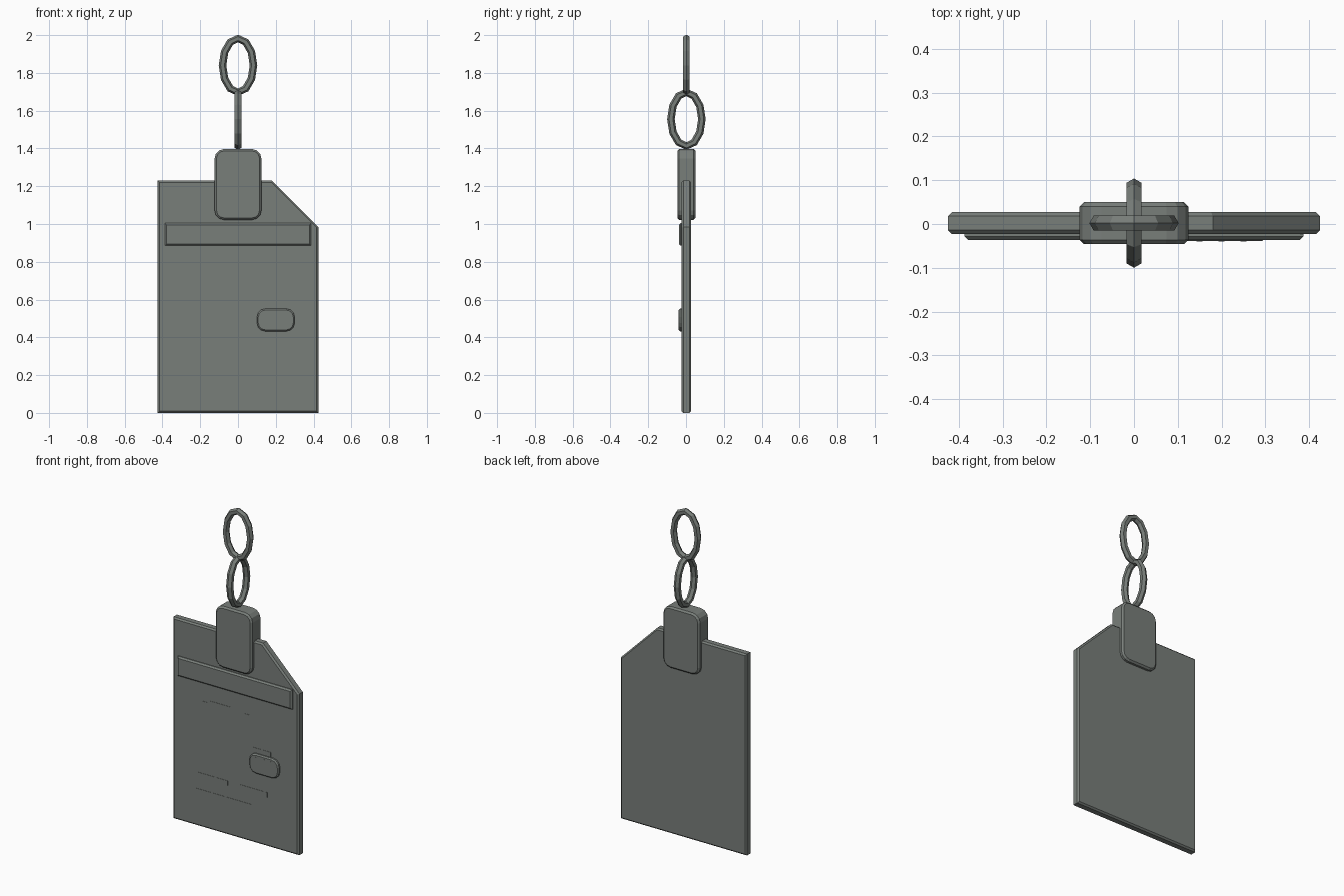
import bpy, bmesh, math
from mathutils import Vector

cube = bpy.data.objects.get("Cube")
if cube:
    bpy.data.objects.remove(cube)

grey = bpy.data.materials.new("grey_green_metal")
grey.use_nodes = True
colour = (0.19, 0.21, 0.195, 1)
grey.diffuse_color = colour
grey.node_tree.nodes["Principled BSDF"].inputs["Base Color"].default_value = colour


def finish(bm, name):
    bmesh.ops.recalc_face_normals(bm, faces=bm.faces)
    mesh = bpy.data.meshes.new(name)
    bm.to_mesh(mesh)
    bm.free()
    mesh.materials.append(grey)
    obj = bpy.data.objects.new(name, mesh)
    bpy.context.collection.objects.link(obj)
    return obj


def slab(name, outline, front, back, corner=0, rim=0, rim_back=True):
    """Extrude an x-z outline from front to back, with rounded corners and chamfered rims."""
    bm = bmesh.new()
    bm.faces.new([bm.verts.new((x, front, z)) for x, z in outline])
    if corner:
        bmesh.ops.bevel(bm, geom=bm.verts[:], offset=corner, segments=3,
                        profile=0.5, affect='VERTICES')
    made = bmesh.ops.extrude_face_region(bm, geom=bm.faces[:], use_keep_orig=True)
    moved = [g for g in made["geom"] if isinstance(g, bmesh.types.BMVert)]
    bmesh.ops.translate(bm, verts=moved, vec=(0, back - front, 0))
    bmesh.ops.recalc_face_normals(bm, faces=bm.faces)
    if rim:
        depths = (front, back) if rim_back else (front,)
        edges = [e for e in bm.edges
                 if any(all(abs(v.co.y - d) < 1e-5 for v in e.verts) for d in depths)]
        bmesh.ops.bevel(bm, geom=edges, offset=rim, segments=1, affect='EDGES')
    return finish(bm, name)


def box(x0, x1, z0, z1):
    return [(x0, z0), (x1, z0), (x1, z1), (x0, z1)]


def link(name, height, turned):
    """Oval chain link with a six-sided section."""
    bm = bmesh.new()
    around, sides, radius = 12, 6, 0.02
    rings = []
    for i in range(around):
        a = math.tau * i / around
        centre = Vector((0.082 * math.cos(a), 0, 0.142 * math.sin(a)))
        out = Vector((math.cos(a) / 0.082, 0, math.sin(a) / 0.142)).normalized()
        ring = []
        for j in range(sides):
            b = math.tau * j / sides
            p = centre + radius * (out * math.cos(b) + Vector((0, math.sin(b), 0)))
            if turned:
                p = Vector((-p.y, p.x, p.z))
            ring.append(bm.verts.new(p + Vector((0, 0.002, height))))
        rings.append(ring)
    for i in range(around):
        r, s = rings[i], rings[(i + 1) % around]
        for j in range(sides):
            k = (j + 1) % sides
            bm.faces.new((r[j], r[k], s[k], s[j]))
    finish(bm, name)


# Main card with one clipped corner
FRONT = -0.023
slab("card_plate",
     [(-0.425, 0), (0.425, 0), (0.425, 0.985), (0.18, 1.23), (-0.425, 1.23)],
     FRONT, 0.027, rim=0.009)

# Raised header bar, clasp and button
slab("header_bar", box(-0.387, 0.387, 0.885, 1.005), -0.037, 0, rim=0.009, rim_back=False)
slab("clasp", box(-0.124, 0.124, 1.022, 1.397), -0.046, 0.05, corner=0.05, rim=0.01)
slab("button", box(0.1, 0.3, 0.432, 0.552), -0.039, 0, corner=0.045, rim=0.007,
     rim_back=False)

# Thin grip marks on the button
for i in range(3):
    x = 0.15 + 0.05 * i
    slab(f"button_mark_{i + 1}", box(x - 0.007, x + 0.007, 0.45, 0.534), -0.0405, -0.037)

# Thin raised marks on the card
marks = {
    "left_upright": (-0.222, -0.185, 0.566, 0.772),
    "upper_dash": (-0.169, -0.037, 0.751, 0.786),
    "right_upright": (0.056, 0.095, 0.566, 0.772),
    "button_dash": (0.116, 0.238, 0.55, 0.582),
    "lower_dash_left": (-0.254, -0.053, 0.3, 0.33),
    "lower_dash_right": (0.034, 0.214, 0.3, 0.33),
    "bottom_dash": (-0.267, 0.114, 0.2, 0.229),
}
for name, extent in marks.items():
    slab(name, box(*extent), FRONT - 0.0015, FRONT + 0.003)

# Chain
link("lower_link", 1.555, True)
link("upper_link", 1.84, False)
